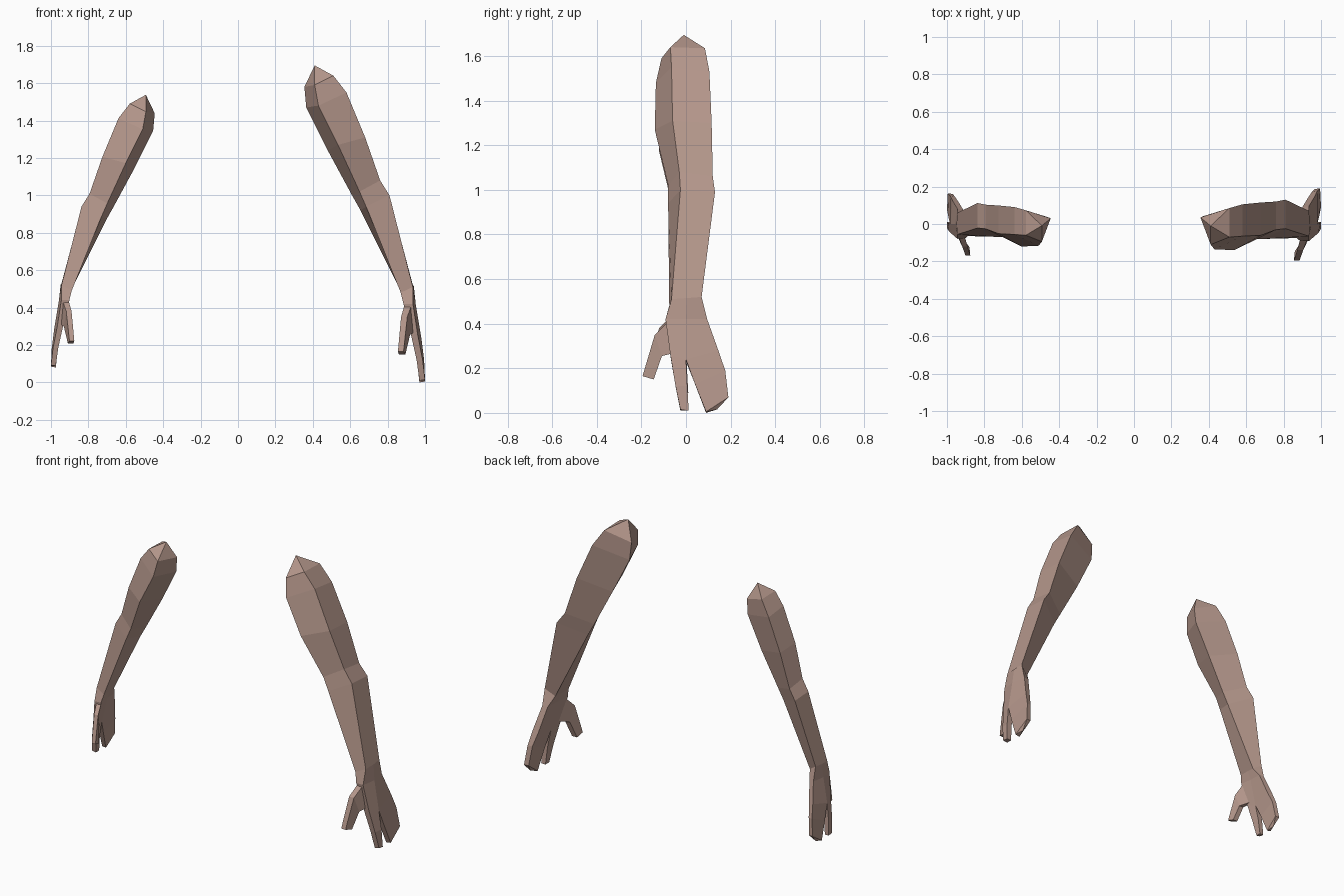
import bpy, bmesh

if "Cube" in bpy.data.objects:
    bpy.data.objects.remove(bpy.data.objects["Cube"])

skin = bpy.data.materials.new("skin")
skin.diffuse_color = (0.46, 0.31, 0.26, 1)
skin.use_nodes = True
skin.node_tree.nodes["Principled BSDF"].inputs["Base Color"].default_value = skin.diffuse_color

# Cross-sections run: front inner, front outer, back outer, back inner
ARM_TOP = (0.41, -0.01, 1.695)
ARM = [
    [(.41, -.11, 1.59), (.51, -.07, 1.64), (.51, .085, 1.635), (.355, .035, 1.58)],
    [(.43, -.135, 1.48), (.58, -.065, 1.55), (.58, .105, 1.53), (.365, .04, 1.47)],
    [(.535, -.14, 1.27), (.68, -.06, 1.31), (.68, .115, 1.30), (.48, .045, 1.24)],
    [(.65, -.08, 1.02), (.76, -.03, 1.08), (.76, .12, 1.06), (.61, .04, 1.0)],
    [(.685, -.08, .94), (.81, -.025, 1.0), (.81, .13, .99), (.655, .04, .92)],
]
# Hand sections add a middle outer and a middle inner point
WRIST = [(.87, -.075, .48), (.935, -.065, .51), (.94, .005, .515),
         (.935, .07, .52), (.875, .05, .48), (.87, 0, .48)]
PALM = [(.885, -.088, .42), (.935, -.092, .42), (.95, 0, .42),
        (.935, .095, .42), (.90, .09, .42), (.895, 0, .42)]
KNUCKLES = [(.925, -.07, .255), (.96, -.07, .26), (.98, 0, .24),
            (.965, .145, .28), (.93, .14, .27), (.94, 0, .23)]
FRONT_FINGER = [
    [(.955, -.047, .12), (.987, -.047, .12), (.995, .006, .12), (.96, .006, .12)],
    [(.97, -.025, .01), (1.0, -.025, .015), (1.0, .012, .01), (.97, .012, .01)],
]
BACK_FINGER = [
    [(.955, .04, .13), (.99, .04, .13), (.98, .176, .19), (.95, .17, .19)],
    [(.97, .09, .0), (1.0, .09, .005), (.995, .19, .07), (.965, .187, .07)],
]
THUMB = [
    [(.892, -.07, .42), (.93, -.07, .42), (.945, -.05, .27), (.925, -.05, .27)],
    [(.872, -.14, .35), (.905, -.14, .35), (.92, -.108, .255), (.885, -.108, .255)],
    [(.855, -.195, .165), (.885, -.195, .165), (.895, -.145, .15), (.86, -.145, .15)],
]


def loft(bm, rings, start=None, end=None):
    """Skin rings; an end may be open (None), flat ('cap') or a point."""
    rows = [[bm.verts.new(p) for p in r] for r in rings]
    n = len(rows[0])
    for a, b in zip(rows, rows[1:]):
        for i in range(n):
            j = (i + 1) % n
            bm.faces.new((a[i], a[j], b[j], b[i]))
    for row, tip in ((rows[0], start), (rows[-1], end)):
        if tip == 'cap':
            bm.faces.new(row)
        elif tip:
            t = bm.verts.new(tip)
            for i in range(n):
                bm.faces.new((row[i], row[(i + 1) % n], t))


def finish(bm, name, place):
    bmesh.ops.remove_doubles(bm, verts=bm.verts[:], dist=0.0005)
    for v in bm.verts:
        v.co = place(v.co)
    bmesh.ops.recalc_face_normals(bm, faces=bm.faces[:])
    me = bpy.data.meshes.new(name)
    bm.to_mesh(me)
    bm.free()
    me.materials.append(skin)
    bpy.context.collection.objects.link(bpy.data.objects.new(name, me))


def build(side, place):
    # Shoulder to wrist, palm and both fingers
    bm = bmesh.new()
    loft(bm, ARM, start=ARM_TOP)
    # Elbow to wrist: four points fan out to six
    a = [bm.verts.new(p) for p in ARM[-1]]
    w = [bm.verts.new(p) for p in WRIST]
    for f in ((a[0], a[1], w[1], w[0]), (a[1], a[2], w[3], w[2], w[1]),
              (a[2], a[3], w[4], w[3]), (a[3], a[0], w[0], w[5], w[4])):
        bm.faces.new(f)
    loft(bm, [WRIST, PALM, KNUCKLES])
    k = KNUCKLES
    loft(bm, [[k[0], k[1], k[2], k[5]]] + FRONT_FINGER, end='cap')
    loft(bm, [[k[5], k[2], k[3], k[4]]] + BACK_FINGER, end=(.985, .14, .016))
    finish(bm, side + "_arm", place)
    # Thumb, rooted inside the palm
    bm = bmesh.new()
    loft(bm, THUMB, start='cap', end='cap')
    finish(bm, side + "_thumb", place)


# The second arm is a smaller mirrored copy
S = 0.86
build("large", lambda c: c)
build("small", lambda c: (-(1 - S * (1 - c.x)), S * c.y, 0.08 + S * c.z))
